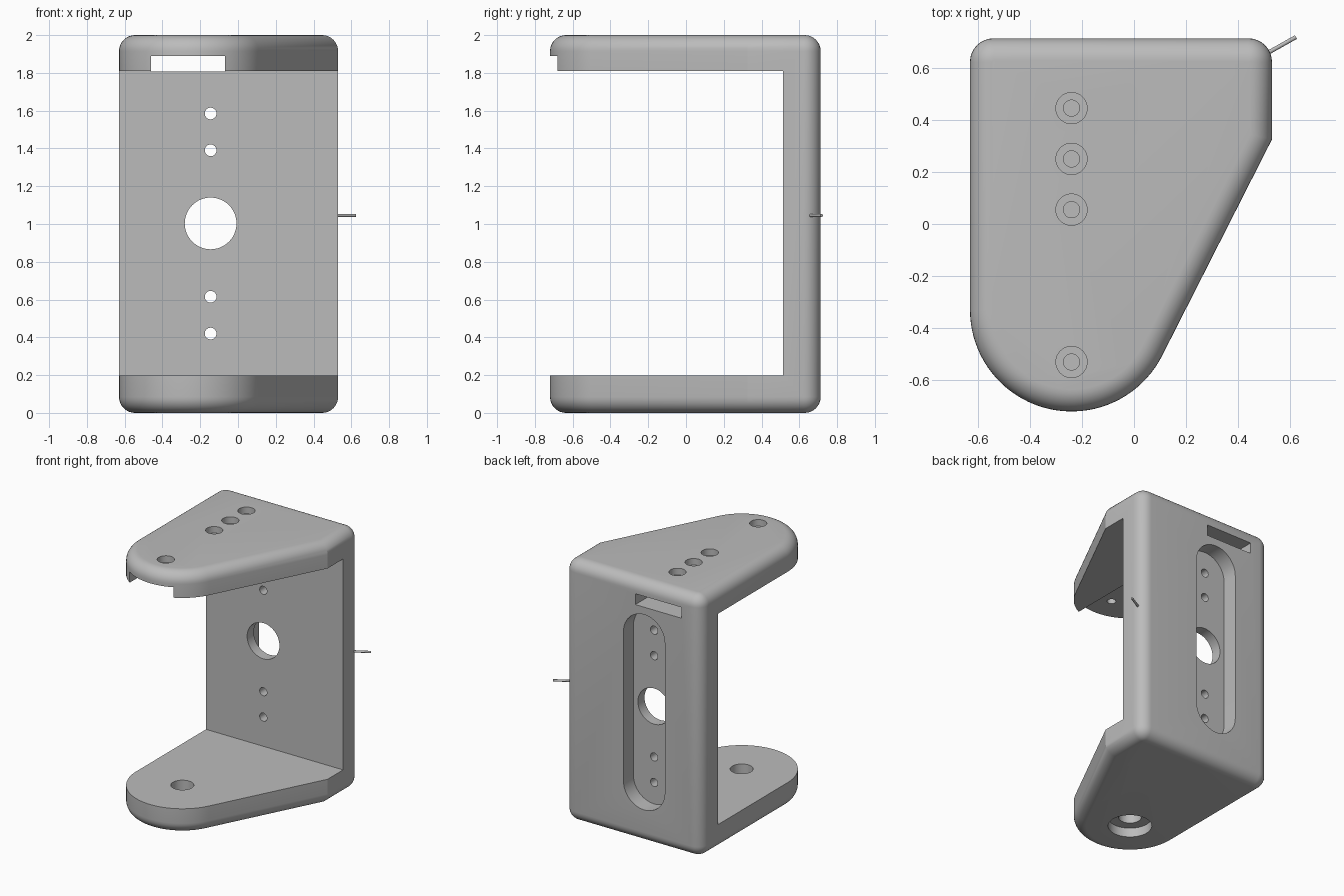
import bpy, bmesh
from math import radians, cos, sin, pi
from mathutils import Vector

cube = bpy.data.objects.get("Cube")
if cube:
    bpy.data.objects.remove(cube)

grey = bpy.data.materials.new("grey")
grey.use_nodes = True
COLOR = (0.5, 0.5, 0.5, 1)
grey.diffuse_color = COLOR
grey.node_tree.nodes["Principled BSDF"].inputs["Base Color"].default_value = COLOR


def make(name, bm):
    bmesh.ops.recalc_face_normals(bm, faces=bm.faces)
    mesh = bpy.data.meshes.new(name)
    bm.to_mesh(mesh)
    bm.free()
    mesh.materials.append(grey)
    obj = bpy.data.objects.new(name, mesh)
    bpy.context.collection.objects.link(obj)
    return obj


def prism(points, offset):
    """Extrude a closed 3D outline along an offset."""
    bm = bmesh.new()
    face = bm.faces.new([bm.verts.new(p) for p in points])
    new = bmesh.ops.extrude_face_region(bm, geom=[face])["geom"]
    bmesh.ops.translate(bm, vec=offset, verts=[v for v in new if isinstance(v, bmesh.types.BMVert)])
    return bm


def cut(target, bm):
    cutter = make("cutter", bm)
    cutter.hide_render = True
    mod = target.modifiers.new("cut", "BOOLEAN")
    mod.operation = "DIFFERENCE"
    mod.solver = "EXACT"
    mod.object = cutter
    bpy.context.view_layer.objects.active = target
    bpy.ops.object.modifier_apply(modifier=mod.name)
    bpy.data.objects.remove(cutter)


def box(lo, hi):
    pts = [(lo[0], lo[1], lo[2]), (hi[0], lo[1], lo[2]), (hi[0], hi[1], lo[2]), (lo[0], hi[1], lo[2])]
    return prism(pts, (0, 0, hi[2] - lo[2]))


def upright_hole(x, y, r, z0, z1):
    pts = [(x + r * cos(i * pi / 20), y + r * sin(i * pi / 20), z0) for i in range(40)]
    return prism(pts, (0, 0, z1 - z0))


def wall_hole(x, z, r, y0, y1, stretch=0):
    """Round hole through the back wall, stretched upright into a slot."""
    pts = []
    for end, start in ((stretch, 0), (-stretch, pi)):
        for i in range(25 if stretch else 24):
            a = start + i * pi / 24
            pts.append((x + r * cos(a), y0, z + end + r * sin(a)))
    return prism(pts, (0, y1 - y0, 0))


# Plan outline: square back, tapered side, round nose
NOSE_X, NOSE_Y, NOSE_R = -0.24, -0.33, 0.39
LEFT, RIGHT, BACK = -0.63, 0.53, 0.713
outline = [(RIGHT, 0.325, 0), (RIGHT, BACK, 0), (LEFT, BACK, 0)]
for i in range(41):
    a = radians(180 + i * 153 / 40)
    outline.append((NOSE_X + NOSE_R * cos(a), NOSE_Y + NOSE_R * sin(a), 0))
bm = prism(outline, (0, 0, 2))

# Round the back corners, then the top and bottom rims
corners = [e for e in bm.edges if all(v.co.y > 0.7 for v in e.verts)
           and abs(e.verts[0].co.z - e.verts[1].co.z) > 1]
bmesh.ops.bevel(bm, geom=corners, offset=0.09, segments=8, profile=0.5, affect="EDGES")
rims = [e for e in bm.edges if abs(e.verts[0].co.z - e.verts[1].co.z) < 0.01]
bmesh.ops.bevel(bm, geom=rims, offset=0.085, segments=8, profile=0.5, affect="EDGES")
bracket = make("bracket", bm)

# Open middle and the cable groove under the top plate
cut(bracket, box((-1, -1, 0.197), (1, 0.513, 1.81)))
cut(bracket, box((-0.46, -1, 1.807), (-0.07, 1, 1.89)))

# Back wall: recessed slot, centre opening, screw holes
WALL_X = -0.145
cut(bracket, wall_hole(WALL_X, 1.003, 0.175, 0.593, 0.9, 0.572))
cut(bracket, wall_hole(WALL_X, 1.003, 0.137, 0.4, 0.8))
for z in (0.42, 0.615, 1.39, 1.585):
    cut(bracket, wall_hole(WALL_X, z, 0.031, 0.4, 0.8))

# Top plate: counterbored screw holes
for y in (-0.53, 0.055, 0.25, 0.445):
    cut(bracket, upright_hole(NOSE_X, y, 0.06, 1.95, 2.1))
    cut(bracket, upright_hole(NOSE_X, y, 0.031, 1.75, 2.05))

# Bottom plate: pivot hole with a wide counterbore below
cut(bracket, upright_hole(NOSE_X, NOSE_Y, 0.152, -0.1, 0.07))
cut(bracket, upright_hole(NOSE_X, NOSE_Y, 0.08, -0.05, 0.3))

# Thin pin at the back corner
start, end = Vector((0.51, 0.655, 1.045)), Vector((0.622, 0.718, 1.045))
bm = bmesh.new()
bmesh.ops.create_cone(bm, cap_ends=True, segments=16, radius1=0.008, radius2=0.008,
                      depth=(end - start).length)
bm.transform((end - start).to_track_quat("Z", "Y").to_matrix().to_4x4())
bmesh.ops.translate(bm, vec=(start + end) / 2, verts=bm.verts)
pin = make("pin", bm)

# Smooth shading with crisp edges
bpy.ops.object.select_all(action="DESELECT")
for obj in (bracket, pin):
    obj.select_set(True)
bpy.context.view_layer.objects.active = bracket
bpy.ops.object.shade_smooth_by_angle(angle=radians(25))
